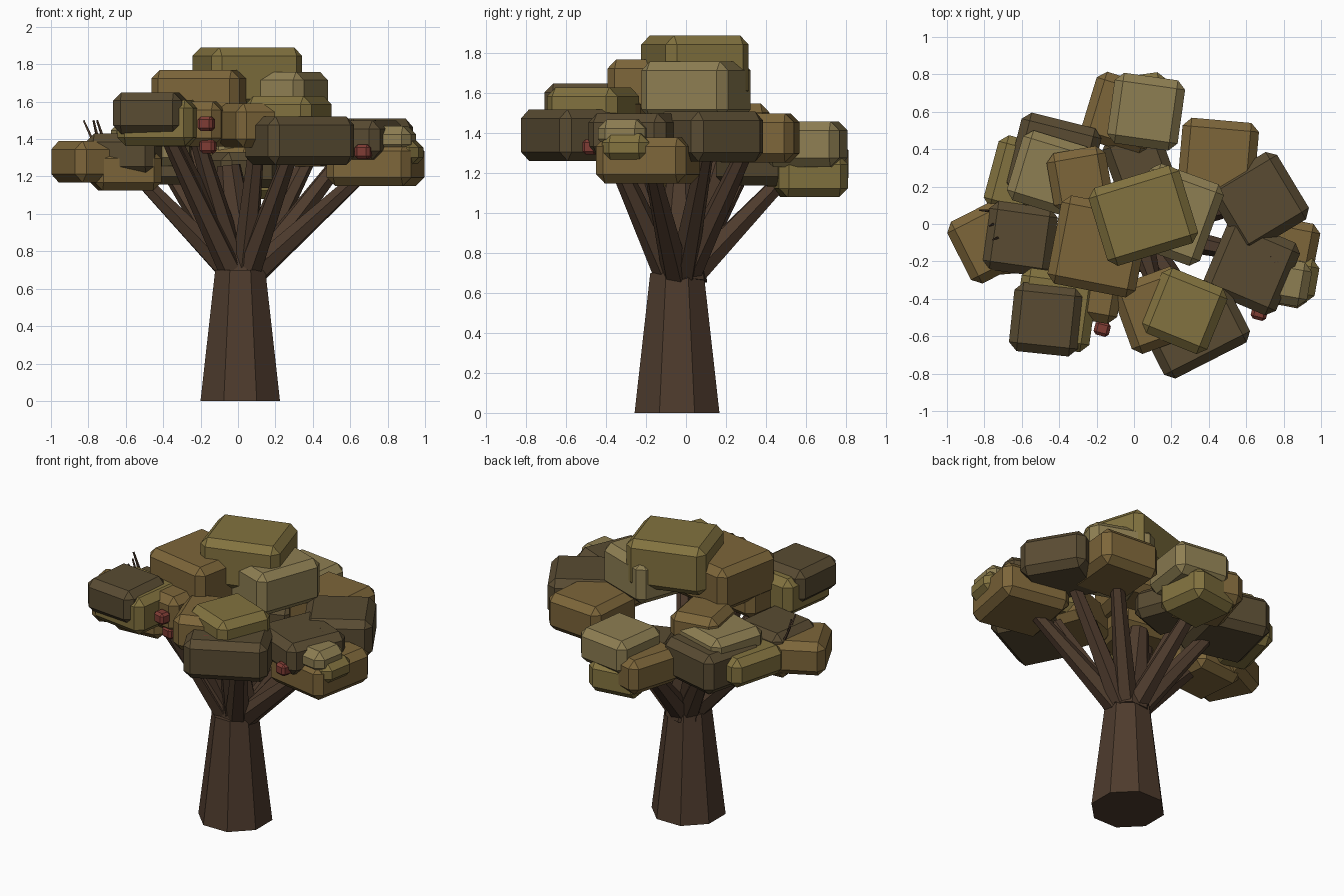
import bpy, bmesh, random
from mathutils import Vector, Matrix
from math import radians

if "Cube" in bpy.data.objects:
    bpy.data.objects.remove(bpy.data.objects["Cube"])

random.seed(4)


def material(name, rgb):
    m = bpy.data.materials.new(name)
    m.diffuse_color = (*rgb, 1)
    m.use_nodes = True
    m.node_tree.nodes["Principled BSDF"].inputs["Base Color"].default_value = m.diffuse_color
    return m


BARK = material("bark", (0.076, 0.044, 0.026))
RED = material("fruit_red", (0.21, 0.045, 0.034))
OLIVE = material("leaf_olive", (0.225, 0.170, 0.050))
BROWN = material("leaf_brown", (0.205, 0.132, 0.042))
DARK = material("leaf_dark", (0.100, 0.071, 0.032))
TAN = material("leaf_tan", (0.270, 0.210, 0.085))


def finish(bm, name, mat):
    me = bpy.data.meshes.new(name)
    bm.to_mesh(me)
    bm.free()
    me.materials.append(mat)
    bpy.context.collection.objects.link(bpy.data.objects.new(name, me))


def limb(name, a, b, r1, r2, sides=6):
    """Tapered prism from point a to point b."""
    a, b = Vector(a), Vector(b)
    d = b - a
    bm = bmesh.new()
    bmesh.ops.create_cone(bm, cap_ends=True, segments=sides, radius1=r1, radius2=r2,
                          depth=d.length)
    m = Matrix.Translation((a + b) / 2) @ d.to_track_quat('Z', 'Y').to_matrix().to_4x4()
    bmesh.ops.transform(bm, verts=bm.verts, matrix=m @ Matrix.Rotation(radians(180 / sides), 4, 'Z'))
    finish(bm, name, BARK)


def block(name, mat, x, y, top, size, turn, aspect=1, thick=0.6):
    """Chamfered slab turned about z; thickness and chamfer follow its size."""
    thick *= size
    bm = bmesh.new()
    bmesh.ops.create_cube(bm, size=1)
    bmesh.ops.scale(bm, vec=(size * aspect, size / aspect, thick), verts=bm.verts)
    bmesh.ops.bevel(bm, geom=bm.edges[:], offset=min(0.045, size * 0.2), segments=1, affect='EDGES')
    bmesh.ops.transform(bm, verts=bm.verts, matrix=Matrix.Translation((x, y, top - thick / 2))
                        @ Matrix.Rotation(radians(turn), 4, 'Z'))
    finish(bm, name, mat)


# trunk and central leader
limb("trunk", (0.012, -0.045, 0), (0.012, -0.045, 0.7), 0.23, 0.145, 8)
limb("trunk_leader", (0.02, -0.03, 0.66), (-0.05, -0.02, 1.26), 0.14, 0.065, 8)

# leaf clusters: colour, x, y, top height, size, turn (and aspect, thickness)
CLUSTERS = {
    "crown": [(BROWN, -0.26, -0.31, 1.6, 0.4, -10), (OLIVE, 0.05, 0.045, 1.89, 0.47, 17, 1.08, 0.68),
              (TAN, 0.22, 0.05, 1.76, 0.44, -20, 0.95, 0.65), (BROWN, -0.19, -0.12, 1.77, 0.48, -11),
              (BROWN, -0.29, 0.24, 1.55, 0.32, 10)],
    "front_left": [(OLIVE, -0.42, -0.46, 1.61, 0.41, -8), (DARK, -0.47, -0.51, 1.65, 0.37, -6)],
    "front": [(DARK, 0.33, -0.57, 1.52, 0.43, 27, 1.2), (OLIVE, 0.27, -0.465, 1.63, 0.38, -22),
              (BROWN, 0.12, -0.46, 1.59, 0.39, 20)],
    "right": [(BROWN, 0.735, -0.19, 1.38, 0.46, -11, 1, 0.5), (DARK, 0.63, -0.23, 1.5, 0.42, -23, 1, 0.5),
              (TAN, 0.82, -0.31, 1.47, 0.24, -10), (OLIVE, 0.86, -0.29, 1.4, 0.24, -10),
              (DARK, 0.67, 0.12, 1.51, 0.42, 31)],
    "back": [(BROWN, -0.06, 0.59, 1.36, 0.38, -17), (TAN, 0.065, 0.6, 1.46, 0.38, -8),
             (OLIVE, 0.02, 0.62, 1.29, 0.35, 8), (DARK, 0.02, 0.34, 1.33, 0.32, 20),
             (BROWN, 0.45, 0.35, 1.5, 0.41, -5)],
    "left": [(DARK, -0.43, 0.34, 1.42, 0.44, -14), (TAN, -0.45, 0.27, 1.49, 0.39, -17),
             (OLIVE, -0.64, 0.26, 1.38, 0.32, -15, 0.8), (BROWN, -0.77, -0.09, 1.39, 0.37, 27),
             (DARK, -0.61, -0.08, 1.43, 0.37, -8), (BROWN, -0.6, -0.08, 1.34, 0.36, 5)],
}
for cluster, blocks in CLUSTERS.items():
    for i, b in enumerate(blocks):
        block(f"{cluster}_foliage_{i}", *b)
    # branches reach from the trunk top into the first and last slab of each cluster
    for end in (0, -1):
        _, x, y, top, size = blocks[end][:5]
        reach = 0.68 if y < -0.4 else 0.88
        limb(f"{cluster}_branch_{end % 3}", (0.02 + x * 0.11, y * 0.11 - 0.03, 0.7),
             (x * 0.88, y * reach, top - size * 0.4), 0.072, 0.04)

# red fruits
for i, p in enumerate([(-0.17, -0.56, 1.52), (-0.16, -0.49, 1.4),
                       (0.67, -0.475, 1.37), (0.26, -0.68, 1.52)]):
    block(f"fruit_{i}", RED, *p, 0.08, -15, 1.05, 0.95)

# twigs poking out at both sides
for side in (-1, 1):
    for i in range(3):
        root = Vector((side * (0.72 + 0.03 * i), -0.2 if side > 0 else 0.07 * i - 0.07, 1.4))
        tip = root + Vector((random.uniform(-0.05, 0.02), random.uniform(-0.02, 0.04), 0.1))
        limb(f"twig_{'left' if side < 0 else 'right'}_{i}", root, tip, 0.009, 0.006, 4)
